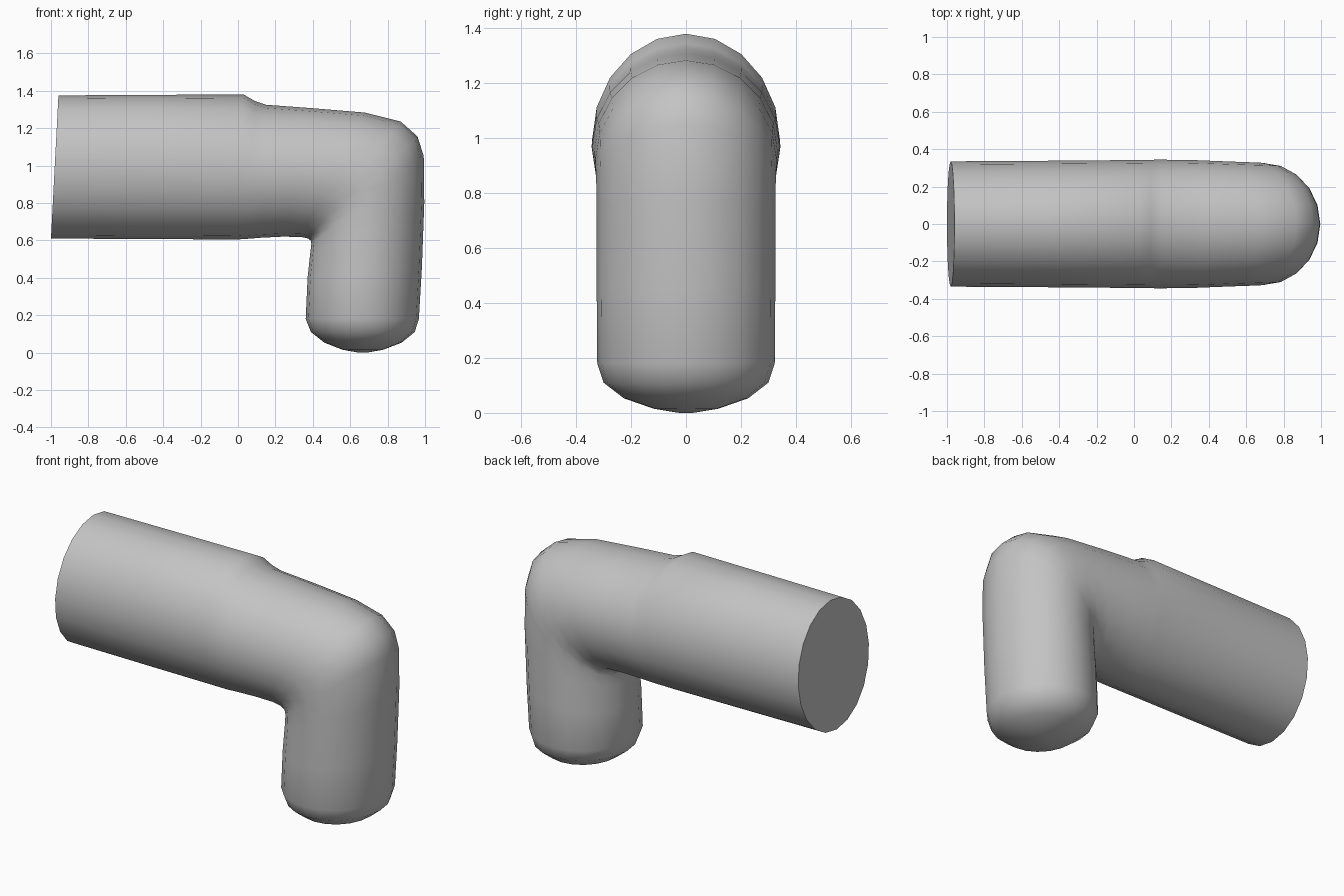
import bpy, bmesh, math
from mathutils import Vector

if "Cube" in bpy.data.objects:
    bpy.data.objects.remove(bpy.data.objects["Cube"], do_unlink=True)

SIDES = 20

# Cross-sections along the bent limb: outer x, z; inner x, z; half width
upper_sleeve = [
    (-0.96, 1.375, -1.0, 0.61, 0.335),
    (-0.46, 1.378, -0.5, 0.607, 0.338),
    (0.03, 1.38, 0.0, 0.605, 0.342),
]
forearm_and_elbow = [
    (0.09, 1.345, 0.06, 0.609, 0.343),
    (0.15, 1.325, 0.12, 0.614, 0.344),
    (0.38, 1.308, 0.24, 0.62, 0.342),
    (0.68, 1.283, 0.34, 0.618, 0.334),
    (0.87, 1.235, 0.375, 0.61, 0.33),
    (0.96, 1.155, 0.39, 0.598, 0.328),
    (0.993, 1.05, 0.392, 0.58, 0.326),
    (0.996, 0.8, 0.386, 0.53, 0.325),
]
lower_leg = [
    (0.983, 0.45, 0.372, 0.4, 0.325),
    (0.967, 0.18, 0.362, 0.18, 0.323),
]
rounded_tip = [
    (0.945, 0.11, 0.39, 0.11, 0.3),
    (0.875, 0.053, 0.462, 0.053, 0.226),
    (0.775, 0.015, 0.56, 0.015, 0.117),
    (0.69, 0.0, 0.645, 0.0, 0.025),
]


def add_ring(bm, section):
    ox, oz, ix, iz, width = section
    outer, inner = Vector((ox, 0, oz)), Vector((ix, 0, iz))
    centre, axis = (outer + inner) / 2, (outer - inner) / 2
    ring = []
    for i in range(SIDES):
        a = math.tau * i / SIDES
        ring.append(bm.verts.new(centre + axis * math.cos(a)
                                 + Vector((0, width * math.sin(a), 0))))
    return ring


# Loft one continuous skin through the sections, closing both ends
bm = bmesh.new()
rings = [add_ring(bm, s) for s in
         upper_sleeve + forearm_and_elbow + lower_leg + rounded_tip]
for a, b in zip(rings, rings[1:]):
    for i in range(SIDES):
        j = (i + 1) % SIDES
        bm.faces.new((a[i], a[j], b[j], b[i]))
bm.faces.new(rings[0])
bm.faces.new(rings[-1])
bmesh.ops.recalc_face_normals(bm, faces=bm.faces)
mesh = bpy.data.meshes.new("bent_limb")
bm.to_mesh(mesh)
bm.free()

limb = bpy.data.objects.new("bent_limb", mesh)
bpy.context.collection.objects.link(limb)

# Single plain grey
grey = bpy.data.materials.new("light_grey")
grey.use_nodes = True
colour = (0.55, 0.55, 0.55, 1)
grey.diffuse_color = colour
grey.node_tree.nodes["Principled BSDF"].inputs["Base Color"].default_value = colour
mesh.materials.append(grey)

# Smooth skin with a crisp flat end
bpy.ops.object.select_all(action="DESELECT")
limb.select_set(True)
bpy.context.view_layer.objects.active = limb
bpy.ops.object.shade_smooth_by_angle(angle=math.radians(55))
